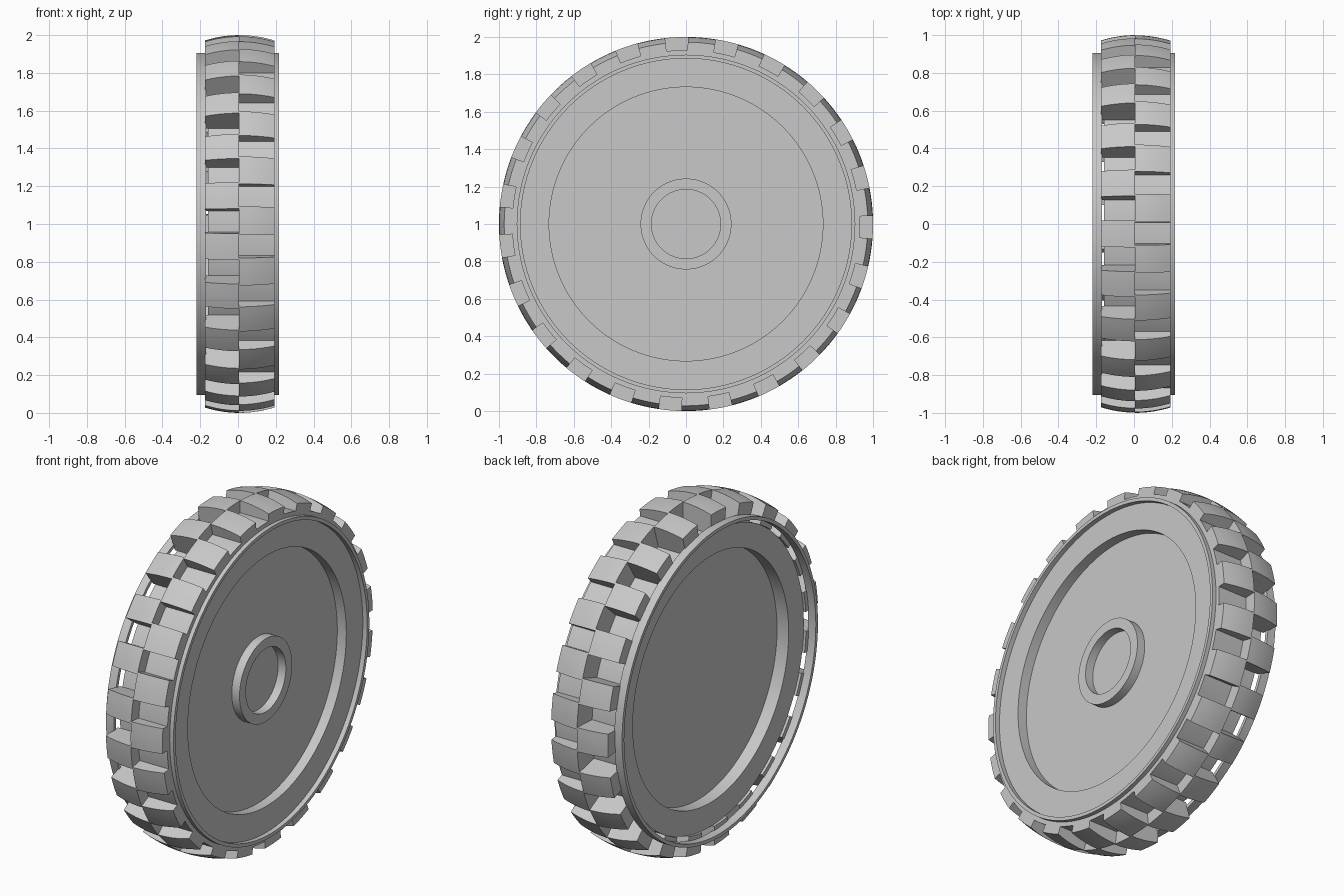
import bpy
import bmesh
from math import cos, sin, radians, pi

if "Cube" in bpy.data.objects:
    bpy.data.objects.remove(bpy.data.objects["Cube"], do_unlink=True)

GREY = (0.58, 0.58, 0.58, 1)
grey = bpy.data.materials.new("plain grey")
grey.use_nodes = True
grey.diffuse_color = GREY
grey.node_tree.nodes["Principled BSDF"].inputs["Base Color"].default_value = GREY

LUGS = 23
PITCH = 2 * pi / LUGS
MID = 0.006     # plane where the two tread rows meet
DRUM = 0.86     # radius of the drum under the right tread row


def sweep(bm, section, start, end, steps, closed):
    """Turn an (x, radius) section about the axle; closed arcs get end caps."""
    full = abs(end - start - 2 * pi) < 1e-6
    rows = []
    for i in range(steps if full else steps + 1):
        a = start + (end - start) * i / steps
        rows.append([bm.verts.new((x, -r * cos(a), 1 + r * sin(a))) for x, r in section])
    n = len(section)
    for i in range(steps):
        near, far = rows[i], rows[(i + 1) % len(rows)]
        for j in range(n if closed else n - 1):
            k = (j + 1) % n
            bm.faces.new((near[j], near[k], far[k], far[j]))
    if closed and not full:
        bm.faces.new(rows[0])
        bm.faces.new(rows[-1][::-1])


def finish(bm, name, fix_normals=False):
    bmesh.ops.remove_doubles(bm, verts=bm.verts, dist=1e-5)
    if fix_normals:
        bmesh.ops.recalc_face_normals(bm, faces=bm.faces)
    mesh = bpy.data.meshes.new(name)
    bm.to_mesh(mesh)
    bm.free()
    mesh.materials.append(grey)
    obj = bpy.data.objects.new(name, mesh)
    bpy.context.collection.objects.link(obj)
    bpy.ops.object.select_all(action="DESELECT")
    obj.select_set(True)
    bpy.context.view_layer.objects.active = obj
    bpy.ops.object.shade_smooth_by_angle(angle=radians(30))


def lathe(name, section, closed=False):
    bm = bmesh.new()
    sweep(bm, section, 0, 2 * pi, 128, closed)
    finish(bm, name)


def tread_row(name, edge, root, centre, width):
    """A ring of crowned tread blocks reaching from the midline to edge."""
    crown = [(MID + (edge - MID) * i / 6, 1 - 0.028 * (i / 6) ** 2) for i in range(7)]
    section = [(MID, root)] + crown + [(edge, root)]
    bm = bmesh.new()
    for k in range(LUGS):
        mid = radians(centre) + k * PITCH
        half = radians(width) / 2
        sweep(bm, section, mid - half, mid + half, 4, True)
    finish(bm, name, True)


# Left side: tread floor, rim lip, flange, dished disc and hub ring
lathe("left_wheel_face", [
    (MID, DRUM), (MID, 0.93), (0.192, 0.93), (0.192, 0.905), (0.216, 0.905),
    (0.216, 0.885), (0.188, 0.885), (0.188, 0.732), (0.13, 0.732),
    (0.13, 0.243), (0.18, 0.243), (0.18, 0.185), (0.13, 0.185), (0.13, 0)])

# Right side: plain dished disc, flange and drum, with a separate rim lip
lathe("right_wheel_face", [
    (-0.085, 0), (-0.085, 0.72), (-0.16, 0.72), (-0.16, DRUM), (MID, DRUM)])
lathe("right_rim_lip", [
    (-0.22, 0.885), (-0.22, 0.905), (-0.17, 0.905), (-0.17, 0.885)], True)

# Two staggered rows of tread blocks
tread_row("left_tread_blocks", 0.192, 0.925, 0.97, 8.65)
tread_row("right_tread_blocks", -0.175, DRUM, -6.93, 8.15)
